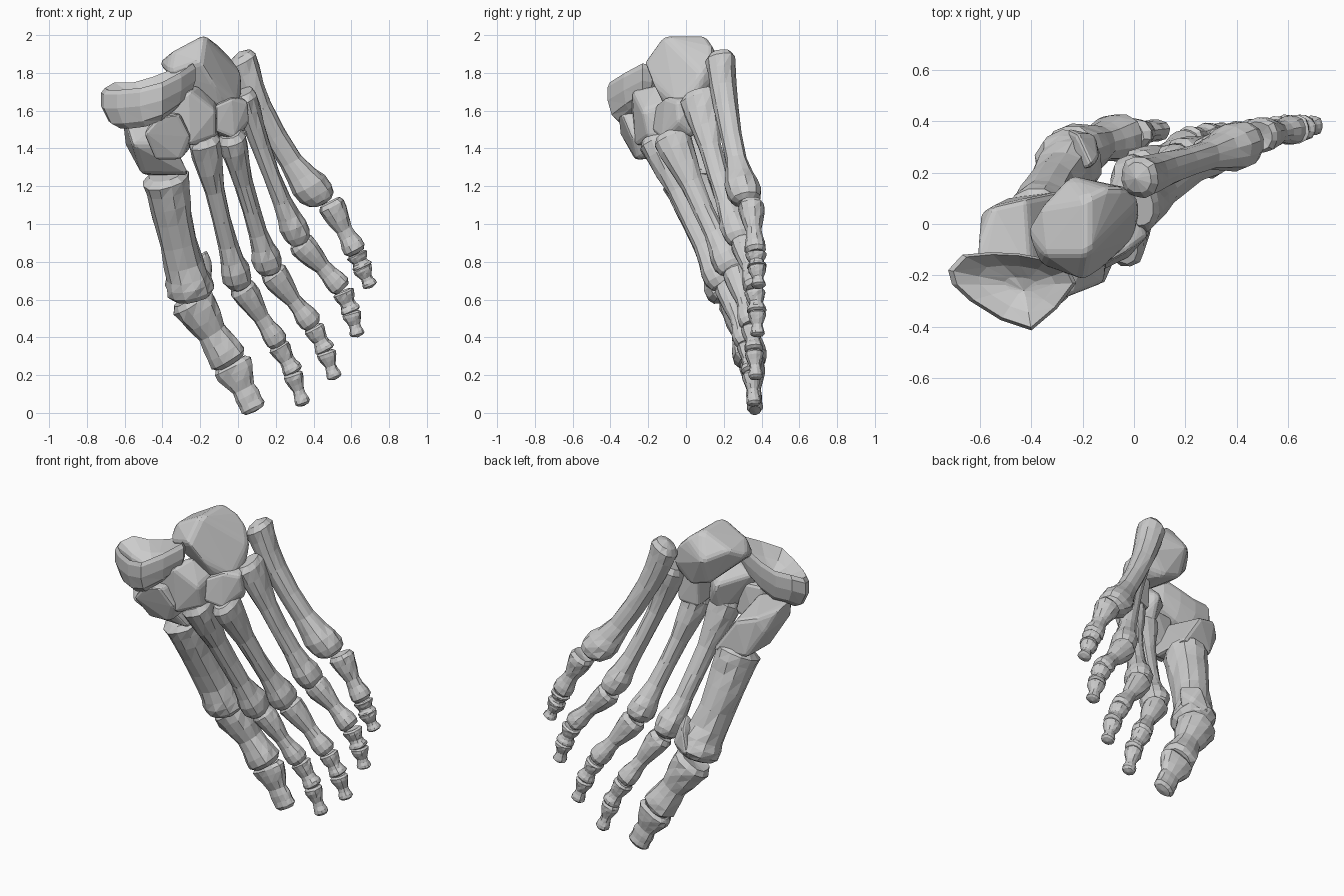
import bpy, bmesh, math, random
from mathutils import Vector

random.seed(4)
SIDES = 12


def finish(name, bm):
    bmesh.ops.recalc_face_normals(bm, faces=bm.faces)
    me = bpy.data.meshes.new(name)
    bm.to_mesh(me)
    bm.free()
    ob = bpy.data.objects.new(name, me)
    bpy.context.collection.objects.link(ob)
    return ob


def skin(name, rings, start, end):
    """Join rings of points into a closed triangulated skin with a point at each end."""
    bm = bmesh.new()
    rows = [[bm.verts.new(p) for p in r] for r in rings]
    n = len(rows[0])
    a, b = bm.verts.new(start), bm.verts.new(end)
    for i in range(n):
        j = (i + 1) % n
        bm.faces.new((a, rows[0][i], rows[0][j]))
        bm.faces.new((b, rows[-1][j], rows[-1][i]))
        for r, s in zip(rows, rows[1:]):
            bm.faces.new((r[i], s[i], s[j]))
            bm.faces.new((r[i], s[j], r[j]))
    return finish(name, bm)


def long_bone(name, p0, p1, stations, bow=(0, 0, 0), dome0=0.0, dome1=0.012):
    """Loft of rounded sections; stations are (t, half width, half depth)."""
    p0, p1, bow = Vector(p0), Vector(p1), Vector(bow)
    axis = (p1 - p0).normalized()
    across = Vector((1, 0, 0))
    across = (across - axis * across.dot(axis)).normalized()
    deep = axis.cross(across)
    rings = []
    for t, w, d in stations:
        c = p0.lerp(p1, t) + bow * 4 * t * (1 - t)
        ring = []
        for k in range(SIDES):
            a = 2 * math.pi * (k + 0.5) / SIDES
            ca, sa = math.cos(a), math.sin(a)
            # slightly boxy section with small irregularities
            f = (abs(ca) ** 2.4 + abs(sa) ** 2.4) ** (-1 / 2.4)
            f *= random.uniform(0.94, 1.05)
            ring.append(c + across * (w * ca * f) + deep * (d * sa * f))
        rings.append(ring)
    return skin(name, rings, p0 - axis * dome0, p1 + axis * dome1)


def metatarsal(name, p0, p1, base, shaft, head, bow=(0, 0, 0), dome=0.0):
    (bw, bd), (sw, sd), (hw, hd) = base, shaft, head
    st = [(0, bw * .72, bd * .75), (.04, bw, bd), (.12, bw * .96, bd * .94),
          (.23, (bw + sw) / 2, (bd + sd) / 2), (.36, sw * 1.05, sd * 1.1),
          (.55, sw, sd), (.72, sw * 1.03, sd), (.82, (sw + hw) / 2, (sd + hd) / 2),
          (.88, hw, hd), (.94, hw * .98, hd), (.98, hw * .8, hd * .85),
          (1, hw * .5, hd * .55)]
    return long_bone(name, p0, p1, st, bow, dome)


def phalanx(name, p0, p1, base, waist, tip, flat=0.95):
    st = [(-.04, base * .8), (.04, base), (.17, base * .95), (.34, (base + waist) / 2),
          (.53, waist), (.68, waist * 1.08), (.82, tip * .97), (.94, tip), (1.01, tip * .75)]
    return long_bone(name, p0, p1, [(t, w, w * flat) for t, w in st], dome0=-.002, dome1=.01)


def block_bone(name, pts, bevel=0.03):
    """Chunky bone: convex hull of a few corners with worn edges."""
    bm = bmesh.new()
    for p in pts:
        bm.verts.new(p)
    out = bmesh.ops.convex_hull(bm, input=bm.verts)
    junk = [g for g in out["geom_interior"] if isinstance(g, bmesh.types.BMVert)]
    bmesh.ops.delete(bm, geom=junk, context='VERTS')
    ob = finish(name, bm)
    m = ob.modifiers.new("worn_edges", 'BEVEL')
    m.width, m.segments = bevel, 2
    m.limit_method, m.angle_limit = 'ANGLE', math.radians(22)
    return ob


# navicular: oval cup, open side up
rim = [(-.725, -.18), (-.67, -.12), (-.56, -.11), (-.45, -.115), (-.34, -.135), (-.25, -.18),
       (-.225, -.23), (-.30, -.33), (-.40, -.415), (-.52, -.375), (-.64, -.3), (-.71, -.235)]
rim_z = [1.72, 1.75, 1.75, 1.78, 1.82, 1.84, 1.85, 1.80, 1.75, 1.72, 1.71, 1.71]
cx, cy = -.43, -.24


def cup_ring(scale, z0, keep, dx=0.0):
    return [(cx + dx + (x - cx) * scale, cy + (y - cy) * scale, z0 + (z - 1.76) * keep)
            for (x, y), z in zip(rim, rim_z)]


skin("navicular",
     [cup_ring(.7, 1.56, 1.1, .005), cup_ring(.88, 1.59, 1.15, .005), cup_ring(1.0, 1.665, 1.05),
      cup_ring(1.0, 1.735, 1), cup_ring(.93, 1.76, 1), cup_ring(.6, 1.70, .6),
      cup_ring(.25, 1.665, .3)],
     (-.42, -.24, 1.55), (-.43, -.26, 1.65))

# cuboid
block_bone("cuboid", [
    (-.18, -.12, 2.0), (-.18, .1, 2.0), (-.35, -.12, 1.91), (-.36, .07, 1.9),
    (-.42, -.03, 1.85), (-.1, .14, 1.94), (-.04, .14, 1.88), (.02, .08, 1.8),
    (-.2, -.22, 1.86), (-.37, -.16, 1.8), (-.25, .19, 1.85), (-.12, -.17, 1.73),
    (-.02, .14, 1.76), (.02, .06, 1.68), (0, -.06, 1.63), (-.1, -.11, 1.61),
    (-.12, .12, 1.64), (-.25, .12, 1.68)], .022)

# four small blocks between the two large ones and the long bones
block_bone("medial_cuneiform", [
    (-.61, -.08, 1.53), (-.6, .04, 1.43), (-.42, .1, 1.48), (-.4, -.2, 1.55),
    (-.6, -.23, 1.55), (-.55, .07, 1.52), (-.51, -.13, 1.265), (-.5, .1, 1.26),
    (-.27, .13, 1.26), (-.26, -.13, 1.26), (-.34, -.23, 1.42), (-.56, -.28, 1.42)], .022)
block_bone("intermediate_cuneiform", [
    (-.5, -.35, 1.48), (-.42, -.36, 1.57), (-.31, -.34, 1.58), (-.25, -.29, 1.46),
    (-.3, -.26, 1.34), (-.44, -.27, 1.34), (-.43, -.17, 1.6), (-.3, -.15, 1.6),
    (-.25, -.14, 1.4), (-.4, -.14, 1.35)], .018)
block_bone("lateral_cuneiform", [
    (-.4, -.29, 1.6), (-.26, -.285, 1.71), (-.12, -.23, 1.6), (-.12, -.2, 1.46),
    (-.26, -.27, 1.41), (-.36, -.16, 1.66), (-.22, -.15, 1.74), (-.11, -.1, 1.64),
    (-.1, -.08, 1.45), (-.2, -.06, 1.42), (-.2, .0, 1.6)], .02)
block_bone("outer_cuneiform", [
    (-.12, -.16, 1.63), (-.03, -.11, 1.67), (.05, -.05, 1.65), (.06, -.04, 1.54),
    (-.02, -.13, 1.45), (-.12, -.18, 1.49), (-.1, .03, 1.66), (.03, .05, 1.67),
    (-.1, .02, 1.45), (.02, .05, 1.47)], .016)

# metatarsals: start, end, half sizes of base, shaft and head, bow, pointed start
metas = [
    ((-.385, 0, 1.265), (-.235, .255, .61), (.122, .14), (.1, .108), (.127, .135), (-.015, 0, 0), 0),
    ((-.185, -.165, 1.47), (.01, .21, .665), (.085, .1), (.05, .056), (.078, .088), (-.01, -.01, 0), 0),
    ((-.04, -.085, 1.485), (.175, .255, .745), (.076, .1), (.047, .055), (.076, .086), (-.01, -.01, 0), 0),
    ((.03, .065, 1.7), (.335, .295, .895), (.064, .1), (.047, .055), (.072, .08), (-.02, -.02, 0), 0),
    ((.015, .18, 1.895), (.452, .322, 1.115), (.084, .08), (.06, .058), (.098, .092), (-.06, -.02, 0), .02),
]
for i, (a, b, base, shaft, head, bow, dome) in enumerate(metas, 1):
    metatarsal(f"metatarsal_{i}", a, b, base, shaft, head, bow, dome)

# bump beside the head of the first metatarsal
block_bone("sesamoid", [(-.16, .22, .87), (-.135, .26, .8), (-.14, .26, .66), (-.15, .35, .72),
                        (-.22, .35, .83), (-.27, .375, .66), (-.25, .2, .76)], .02)

# big toe
phalanx("toe_1_proximal", (-.25, .275, .6), (-.04, .345, .27), .118, .08, .102, .9)
phalanx("toe_1_distal", (-.035, .35, .255), (.088, .365, .015), .108, .062, .068, .62)

# small toes: three joints each, given by their end points
toes = {
    2: [((.02, .22, .665), (.215, .315, .365)), ((.215, .325, .355), (.295, .345, .215)),
        ((.29, .345, .205), (.345, .36, .045))],
    3: [((.18, .265, .745), (.395, .34, .465)), ((.40, .345, .45), (.465, .36, .33)),
        ((.465, .36, .32), (.512, .37, .185))],
    4: [((.33, .305, .9), (.55, .36, .66)), ((.555, .365, .64), (.6, .375, .535)),
        ((.6, .375, .53), (.633, .38, .41))],
    5: [((.49, .345, 1.105), (.625, .37, .85)), ((.628, .37, .84), (.66, .375, .77)),
        ((.655, .375, .77), (.702, .385, .67))],
}
sizes = [("proximal", .073, .043, .06), ("middle", .058, .04, .054), ("distal", .052, .03, .04)]
for n, joints in toes.items():
    for (a, b), (part, s0, s1, s2) in zip(joints, sizes):
        phalanx(f"toe_{n}_{part}", a, b, s0, s1, s2)
